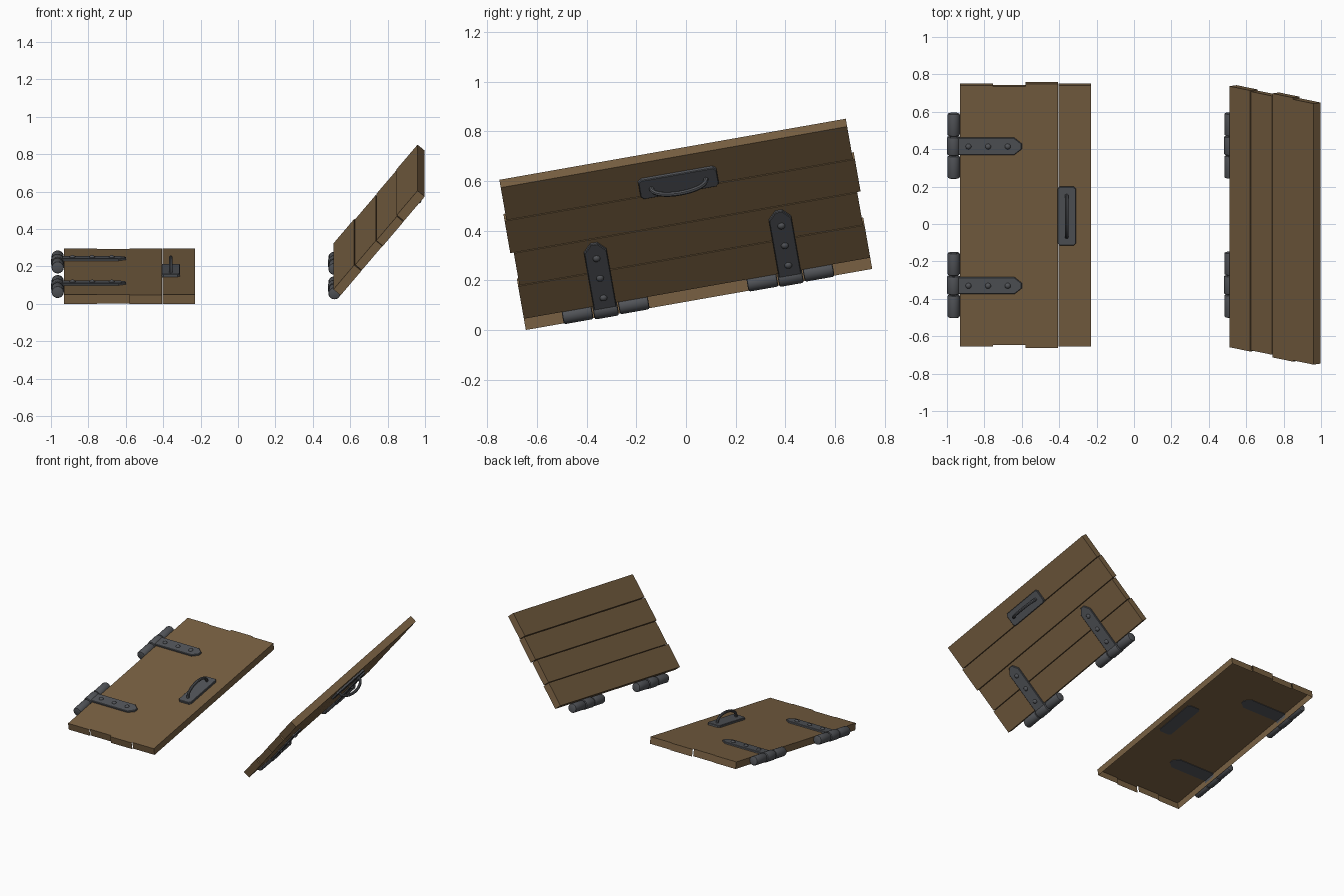
import bpy, bmesh
from math import radians, sin, cos, pi
from mathutils import Matrix, Vector

if "Cube" in bpy.data.objects:
    bpy.data.objects.remove(bpy.data.objects["Cube"])


def material(name, rgb):
    m = bpy.data.materials.new(name)
    m.diffuse_color = (*rgb, 1)
    m.use_nodes = True
    m.node_tree.nodes["Principled BSDF"].inputs["Base Color"].default_value = m.diffuse_color
    return m


WOOD = material("wood", (0.19, 0.118, 0.055))
IRON = material("iron", (0.085, 0.09, 0.1))
THICK, WIDTH = 0.05, 0.70
LENGTHS = [1.417, 1.405, 1.433, 1.417]


def finish(bm, name, mat, pose, smooth=False):
    me = bpy.data.meshes.new(name)
    bm.to_mesh(me)
    bm.free()
    me.materials.append(mat)
    ob = bpy.data.objects.new(name, me)
    bpy.context.collection.objects.link(ob)
    ob.matrix_world = pose
    if smooth:
        bpy.ops.object.select_all(action='DESELECT')
        ob.select_set(True)
        bpy.context.view_layer.objects.active = ob
        bpy.ops.object.shade_smooth_by_angle(angle=radians(40))
    return ob


def slab(name, outline, z0, z1, pose, bevel=0.003):
    """Extruded flat outline with softened edges."""
    bm = bmesh.new()
    face = bm.faces.new([bm.verts.new((x, y, z0)) for x, y in outline])
    top = bmesh.ops.extrude_face_region(bm, geom=[face])
    vs = [g for g in top["geom"] if isinstance(g, bmesh.types.BMVert)]
    bmesh.ops.translate(bm, vec=(0, 0, z1 - z0), verts=vs)
    bmesh.ops.recalc_face_normals(bm, faces=bm.faces)
    edges = [e for e in bm.edges if all(v.co.z > z1 - 1e-5 for v in e.verts)]
    bmesh.ops.bevel(bm, geom=edges, offset=bevel, segments=1, affect='EDGES')
    return finish(bm, name, IRON, pose)


def planks(prefix, pose, hollow):
    """Four boards side by side; the closed door has no underside."""
    w = WIDTH / 4
    gap = 0 if hollow else 0.002
    for i, length in enumerate(LENGTHS):
        x0 = i * w + (gap if i else 0)
        x1 = (i + 1) * w - (gap if i < 3 else 0)
        z0 = 0.004 if (i in (1, 2) and not hollow) else 0
        bm = bmesh.new()
        mat = (Matrix.Translation(((x0 + x1) / 2, 0, (z0 + THICK) / 2))
               @ Matrix.Diagonal((x1 - x0, length, THICK - z0, 1)))
        bmesh.ops.create_cube(bm, size=1, matrix=mat)
        if hollow:
            bm.normal_update()
            gone = [f for f in bm.faces if f.normal.z < -0.5
                    or (f.normal.x < -0.5 and i > 0)
                    or (f.normal.x > 0.5 and i < 3)]
            bmesh.ops.delete(bm, geom=gone, context='FACES')
        finish(bm, f"{prefix}_plank_{i + 1}", WOOD, pose)


def hinge(prefix, v, pose):
    # strap with a blunt arrow tip
    h = 0.046
    slab(prefix + "_strap",
         [(-0.034, v - h), (0.29, v - h), (0.33, v - 0.014),
          (0.33, v + 0.014), (0.29, v + h), (-0.034, v + h)],
         THICK - 0.004, THICK + 0.012, pose)
    # rivets
    bm = bmesh.new()
    for u in (0.045, 0.15, 0.255):
        bmesh.ops.create_uvsphere(
            bm, u_segments=12, v_segments=8, radius=1,
            matrix=Matrix.Translation((u, v, THICK + 0.01))
            @ Matrix.Diagonal((0.016, 0.016, 0.013, 1)))
    finish(bm, prefix + "_rivets", IRON, pose, True)
    # three barrel knuckles
    bm = bmesh.new()
    for c, length, r in ((-0.115, 0.122, 0.033), (0, 0.1, 0.036), (0.115, 0.122, 0.033)):
        mat = (Matrix.Translation((-0.034, v + c, 0.036))
               @ Matrix.Rotation(pi / 2, 4, 'X'))
        bmesh.ops.create_cone(bm, cap_ends=True, segments=16, radius1=r,
                              radius2=r, depth=length, matrix=mat)
    rims = [e for e in bm.edges if any(len(f.verts) > 4 for f in e.link_faces)]
    bmesh.ops.bevel(bm, geom=rims, offset=0.008, segments=2, affect='EDGES', profile=0.5)
    finish(bm, prefix + "_barrel", IRON, pose, True)


def handle(prefix, pose):
    # backing plate with clipped corners
    u, a, b, c = 0.57, 0.05, 0.16, 0.013
    corners = [(-a + c, -b), (a - c, -b), (a, -b + c), (a, b - c),
               (a - c, b), (-a + c, b), (-a, b - c), (-a, -b + c)]
    slab(prefix + "_handle_plate", [(u + x, y) for x, y in corners],
         THICK - 0.004, THICK + 0.015, pose)
    # arched grip: octagonal tube swept along an arc
    bm = bmesh.new()
    rings, n, sides, r = [], 16, 8, 0.01
    for i in range(n + 1):
        t = pi * i / n
        p = Vector((u, -0.112 * cos(t), THICK + 0.008 + 0.066 * sin(t) ** 0.8))
        d = Vector((0, 0.112 * sin(t), 0.066 * cos(t))).normalized()
        side = Vector((1, 0, 0))
        up = side.cross(d)
        rings.append([bm.verts.new(p + r * (cos(k * 2 * pi / sides) * side
                                            + sin(k * 2 * pi / sides) * up))
                      for k in range(sides)])
    for r0, r1 in zip(rings, rings[1:]):
        for k in range(sides):
            j = (k + 1) % sides
            bm.faces.new((r0[k], r0[j], r1[j], r1[k]))
    bm.faces.new(rings[0])
    bm.faces.new(rings[-1])
    bmesh.ops.recalc_face_normals(bm, faces=bm.faces)
    finish(bm, prefix + "_handle_grip", IRON, pose, True)


def door(prefix, pose, hollow):
    planks(prefix, pose, hollow)
    for label, v in (("front", -0.378), ("back", 0.378)):
        hinge(f"{prefix}_{label}_hinge", v, pose)
    handle(prefix, pose)


# both doors share a 10 degree slope; the right one is swung open past upright
slope = Matrix.Rotation(radians(10), 4, 'X')
c, s = cos(radians(50)), sin(radians(50))
swing = Matrix(((c, 0, s, 0), (0, -1, 0, 0), (s, 0, -c, 0), (0, 0, 0, 1)))
door("closed_door", Matrix.Translation((-0.93, 0.0525, 0.123)) @ slope, True)
door("open_door", Matrix.Translation((0.51, 0.039, 0.2)) @ slope @ swing, False)
